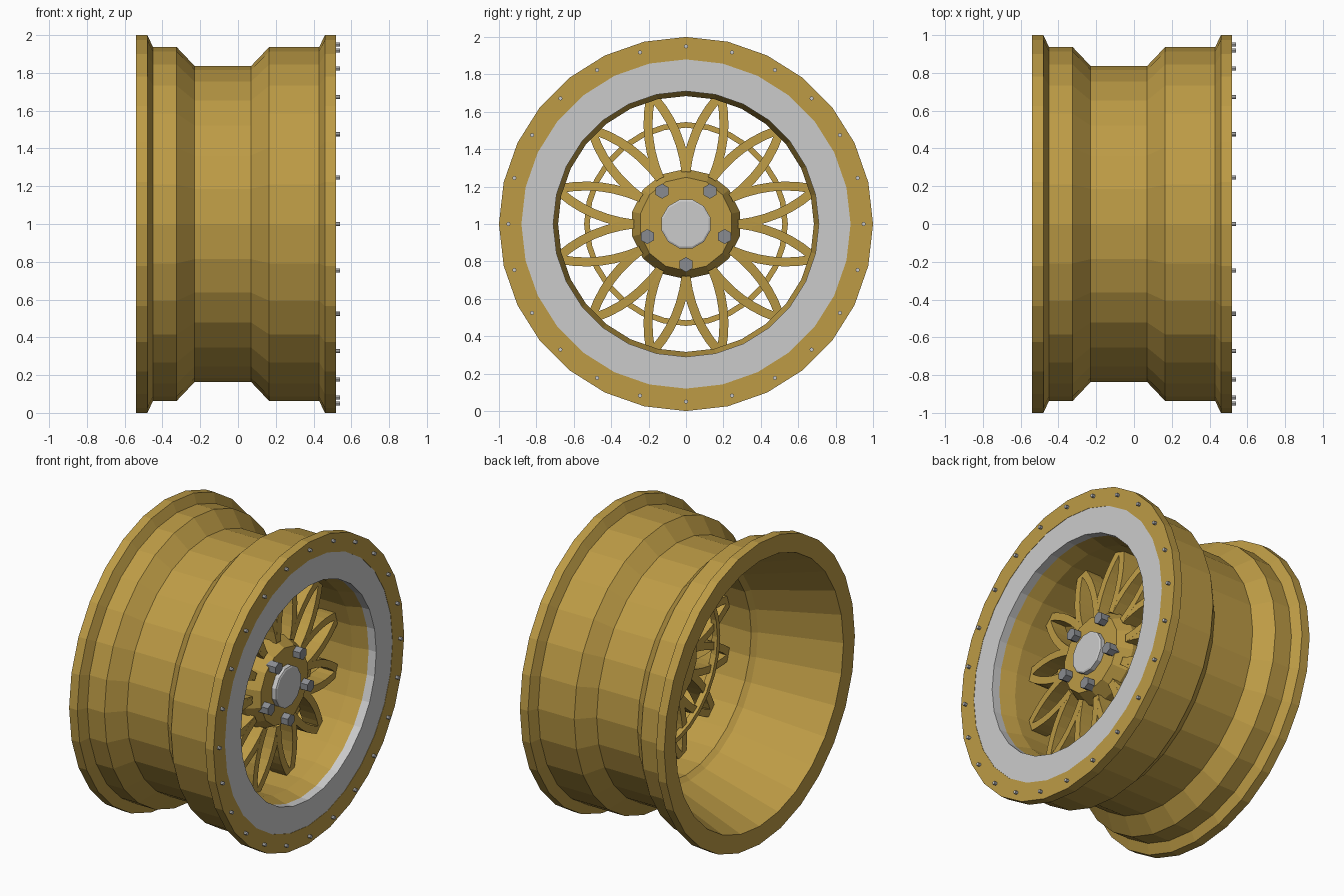
import bpy, bmesh
from math import sin, cos, pi, radians
from mathutils import Vector

if "Cube" in bpy.data.objects:
    bpy.data.objects.remove(bpy.data.objects["Cube"])

AXLE = Vector((0, 0, 1))
gold = bpy.data.materials.new("gold_paint")
gold.diffuse_color = (0.51, 0.33, 0.06, 1)
gold.use_nodes = True
gold.node_tree.nodes["Principled BSDF"].inputs["Base Color"].default_value = gold.diffuse_color
steel = bpy.data.materials.new("steel")
steel.diffuse_color = (0.25, 0.26, 0.28, 1)
steel.use_nodes = True
steel.node_tree.nodes["Principled BSDF"].inputs["Base Color"].default_value = steel.diffuse_color


def polar(x, r, a):
    # point around the axle; angle 0 is +y, 90 degrees is +z
    return AXLE + Vector((x, r * cos(a), r * sin(a)))


def finish(bm, name, mat=None):
    bmesh.ops.remove_doubles(bm, verts=bm.verts, dist=1e-5)
    bmesh.ops.recalc_face_normals(bm, faces=bm.faces)
    me = bpy.data.meshes.new(name)
    bm.to_mesh(me)
    bm.free()
    ob = bpy.data.objects.new(name, me)
    bpy.context.collection.objects.link(ob)
    if mat:
        me.materials.append(mat)
    return ob


def lathe(name, profile, sides, mat=None, phase=0.0):
    # closed (x, radius) profile spun around the axle
    bm = bmesh.new()
    rings = [[bm.verts.new(polar(x, r, phase + 2 * pi * i / sides)) for x, r in profile]
             for i in range(sides)]
    n = len(profile)
    for i in range(sides):
        a, b = rings[i], rings[(i + 1) % sides]
        for j in range(n):
            k = (j + 1) % n
            if profile[j][1] == 0 and profile[k][1] == 0:
                continue
            bm.faces.new((a[j], a[k], b[k], b[j]))
    return finish(bm, name, mat)


def studs(name, count, ring_r, r, x0, x1, sides, mat=None, start=0.0, turn=0.0):
    # ring of small prisms pointing along the axle
    bm = bmesh.new()
    for i in range(count):
        c = polar(0, ring_r, start + 2 * pi * i / count)
        ends = []
        for x in (x0, x1):
            ends.append([bm.verts.new(c + Vector((x, r * cos(turn + 2 * pi * s / sides),
                                                  r * sin(turn + 2 * pi * s / sides))))
                         for s in range(sides)])
        bm.faces.new(ends[0])
        bm.faces.new(ends[1])
        for s in range(sides):
            t = (s + 1) % sides
            bm.faces.new((ends[0][s], ends[0][t], ends[1][t], ends[1][s]))
    return finish(bm, name, mat)


# rim barrel with drop centre and two flanges
lathe("rim_barrel", [
    (-0.54, 0.88), (-0.54, 1.0), (-0.48, 1.0), (-0.45, 0.937), (-0.325, 0.937),
    (-0.23, 0.837), (0.07, 0.837), (0.165, 0.937), (0.43, 0.937), (0.46, 1.0),
    (0.52, 1.0), (0.52, 0.88), (0.47, 0.88), (0.47, 0.712), (0.36, 0.684),
    (0.0, 0.684), (-0.03, 0.71)], 28, gold)

# polished outer lip, set a hair inside the gold flange
lathe("polished_lip", [(0.46, 0.71), (0.46, 0.995), (0.518, 0.995), (0.518, 0.71)], 28)

# hub and centre cap
lathe("hub", [(0.12, 0), (0.12, 0.29), (0.25, 0.295), (0.34, 0.25), (0.34, 0)], 14, gold, pi / 2)
lathe("centre_cap", [(0.32, 0), (0.32, 0.135), (0.37, 0.135), (0.375, 0.125), (0.375, 0)],
      12, None, pi / 12)

# thin brace ring behind the spokes
lathe("brace_ring", [(0.13, 0.515), (0.13, 0.545), (0.17, 0.545), (0.17, 0.515)], 28, gold)

# twelve leaf-shaped petals, each made of two bowed bars
bm = bmesh.new()
P0, P1, P2 = Vector((0.27, 0.073)), Vector((0.5, 0.105)), Vector((0.692, 0.012))
STEPS, HALF = 6, 0.024
for p in range(12):
    ang = radians(15 + 30 * p)
    for side in (1, -1):
        prev = None
        for s in range(STEPS + 1):
            t = s / STEPS
            c = P0 * (1 - t) ** 2 + P1 * 2 * t * (1 - t) + P2 * t * t
            d = ((P1 - P0) * (1 - t) + (P2 - P1) * t).normalized()
            nrm = Vector((-d.y, d.x)) * HALF
            front = 0.30 - 0.04 * t
            sec = []
            for q, x in ((c + nrm, front), (c - nrm, front), (c - nrm, 0.15), (c + nrm, 0.15)):
                u, v = q.x, q.y * side
                sec.append(bm.verts.new(AXLE + Vector((x, u * cos(ang) - v * sin(ang),
                                                       u * sin(ang) + v * cos(ang)))))
            if prev:
                for j in range(4):
                    k = (j + 1) % 4
                    bm.faces.new((prev[j], prev[k], sec[k], sec[j]))
            else:
                bm.faces.new(sec)
            prev = sec
        bm.faces.new(prev)
finish(bm, "petal_spokes", gold)

# wheel bolts and lip rivets
studs("wheel_bolts", 5, 0.217, 0.04, 0.32, 0.39, 6, steel, -pi / 2, pi / 6)
studs("lip_rivets", 24, 0.95, 0.011, 0.51, 0.54, 8)
